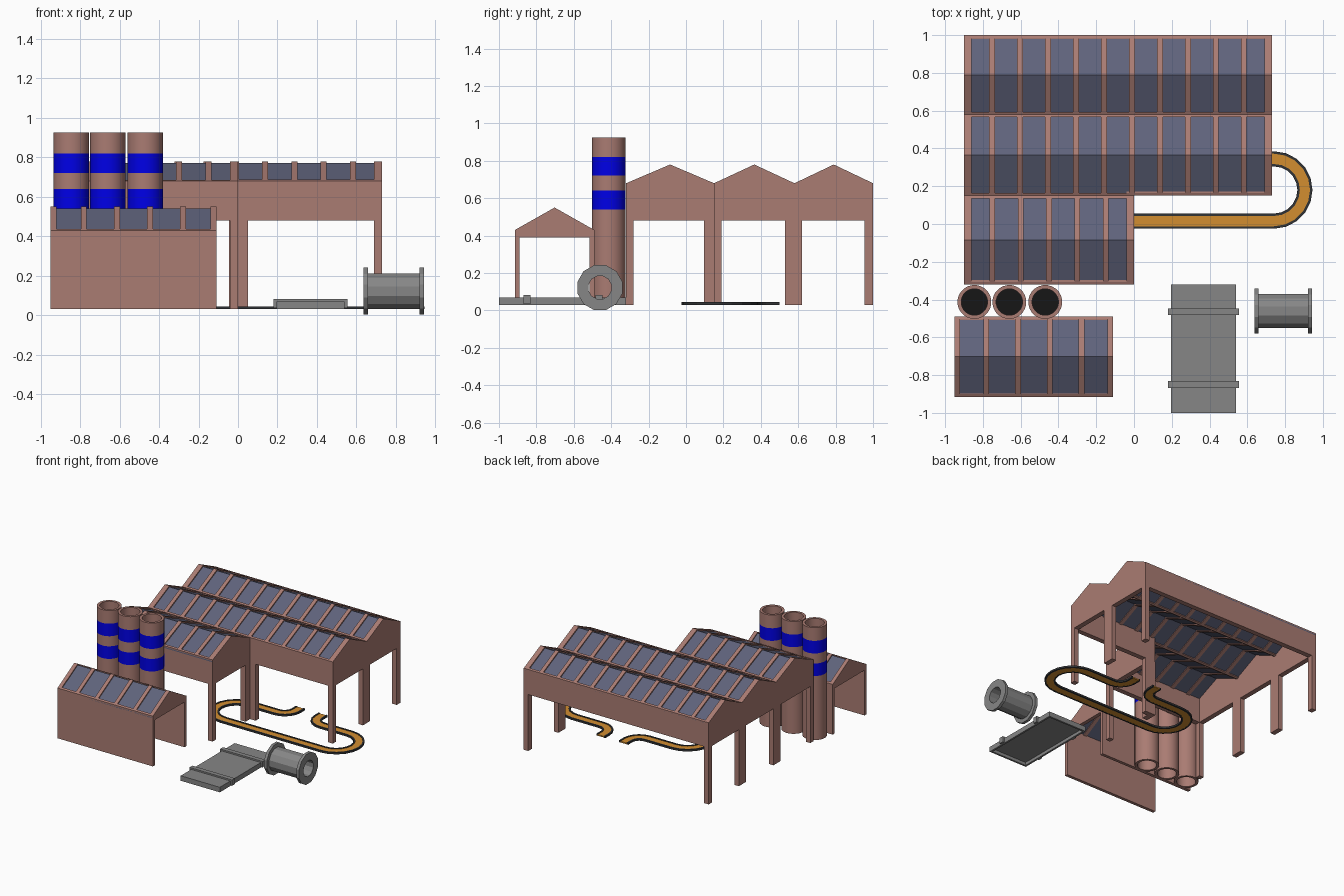
import bpy, bmesh, math
from mathutils import Matrix

if "Cube" in bpy.data.objects:
    bpy.data.objects.remove(bpy.data.objects["Cube"])


def material(name, rgb):
    m = bpy.data.materials.new(name)
    m.diffuse_color = (*rgb, 1)
    m.use_nodes = True
    m.node_tree.nodes["Principled BSDF"].inputs["Base Color"].default_value = m.diffuse_color
    return m


BRICK = material("brick pink", (0.40, 0.20, 0.17))
GLASS = material("roof glass", (0.115, 0.125, 0.20))
BLUE = material("stripe blue", (0.0, 0.0, 0.80))
GREY = material("metal grey", (0.24, 0.24, 0.24))
BLACK = material("soot black", (0.008, 0.008, 0.008))
RAIL = material("rail charcoal", (0.03, 0.032, 0.035))
ORANGE = material("belt orange", (0.65, 0.27, 0.03))


def finish(name, bm, *mats):
    bmesh.ops.recalc_face_normals(bm, faces=bm.faces)
    me = bpy.data.meshes.new(name)
    bm.to_mesh(me)
    bm.free()
    for m in mats:
        me.materials.append(m)
    ob = bpy.data.objects.new(name, me)
    bpy.context.collection.objects.link(ob)
    return ob


def add_prism(bm, pts, x0, x1):
    """Extrude a (y, z) outline from x0 to x1."""
    a = [bm.verts.new((x0, y, z)) for y, z in pts]
    b = [bm.verts.new((x1, y, z)) for y, z in pts]
    bm.faces.new(a)
    bm.faces.new(b[::-1])
    for i in range(len(pts)):
        j = (i + 1) % len(pts)
        bm.faces.new((a[i], b[i], b[j], a[j]))


def add_box(bm, x0, x1, y0, y1, z0, z1):
    add_prism(bm, [(y0, z0), (y1, z0), (y1, z1), (y0, z1)], x0, x1)


def boxes(name, mat, *dims):
    bm = bmesh.new()
    for d in dims:
        add_box(bm, *d)
    return finish(name, bm, mat)


def roof(name, x0, x1, y0, y1, ze, zr, panels):
    """Gabled roof: brick ribs and eave rails over recessed glass."""
    ym = (y0 + y1) / 2
    slope = (zr - ze) / (ym - y0)

    def chevron(top, t):
        return [(y0, ze - top), (ym, zr - top), (y1, ze - top),
                (y1, ze - top - t), (ym, zr - top - t), (y0, ze - top - t)]
    bm = bmesh.new()
    for i in range(panels + 1):
        c = x0 + (x1 - x0) * i / panels
        add_prism(bm, chevron(0, 0.025), max(x0, c - 0.015), min(x1, c + 0.015))
    w = 0.014
    for y, s in ((y0, 1), (y1, -1)):
        add_prism(bm, [(y, ze), (y + s * w, ze + w * slope),
                       (y + s * w, ze + w * slope - 0.025), (y, ze - 0.025)], x0, x1)
    finish(name + "_frame", bm, BRICK)
    bm = bmesh.new()
    add_prism(bm, chevron(0.01, 0.008), x0 + 0.005, x1 - 0.005)
    finish(name + "_glass", bm, GLASS)


def gable(name, x0, x1, bays, z0, ze, zr):
    pts = [(bays[0][0], z0), (bays[0][0], ze)]
    for y0, y1 in bays:
        pts += [((y0 + y1) / 2, zr), (y1, ze)]
    pts.append((bays[-1][1], z0))
    bm = bmesh.new()
    add_prism(bm, pts, x0, x1)
    finish(name, bm, BRICK)


def lathe(name, profile, segs, mats, index=None, matrix=None):
    """Revolve a closed (r, h) profile around z."""
    bm = bmesh.new()
    rings = []
    for k in range(segs):
        a = math.tau * (k + 0.5) / segs
        rings.append([bm.verts.new((r * math.cos(a), r * math.sin(a), h)) for r, h in profile])
    n = len(profile)
    for k in range(segs):
        p, q = rings[k], rings[(k + 1) % segs]
        for i in range(n):
            j = (i + 1) % n
            f = bm.faces.new((p[i], q[i], q[j], p[j]))
            f.material_index = index[i] if index else 0
    if matrix:
        bm.transform(matrix)
    return finish(name, bm, *mats)


# Main hall: three roofs, the front bay shorter
bays = [(-0.32, 0.15), (0.15, 0.58), (0.58, 1.0)]
ZE, ZR, ZB = 0.68, 0.78, 0.48
roof("hall_front_roof", -0.90, 0.0, *bays[0], ZE, ZR, 6)
roof("hall_middle_roof", -0.90, 0.73, *bays[1], ZE, ZR, 11)
roof("hall_back_roof", -0.90, 0.73, *bays[2], ZE, ZR, 11)
gable("hall_left_gable", -0.90, -0.86, bays, ZB, ZE, ZR)
gable("hall_right_gable", 0.69, 0.73, bays[1:], ZB, ZE, ZR)
gable("hall_step_gable", -0.04, 0.0, bays[:1], ZB, ZE, ZR)
boxes("hall_long_walls", BRICK,
      (-0.90, 0.73, 0.96, 1.0, ZB, ZE),
      (-0.04, 0.73, 0.15, 0.19, ZB, ZE),
      (-0.90, 0.0, -0.32, -0.28, ZB, ZE))

# Hall legs
left = [(-0.90, -0.86, a, b) for a, b in ((-0.32, -0.28), (0.095, 0.185), (0.53, 0.62), (0.955, 1.0))]
right = [(0.69, 0.73, a, b) for a, b in ((0.15, 0.19), (0.53, 0.62), (0.955, 1.0))]
middle = [(-0.04, 0.0, -0.32, -0.28), (-0.045, 0.0, 0.095, 0.19), (0.0, 0.05, 0.15, 0.19)]
boxes("hall_legs", BRICK, *[(*d, 0.03, ZB) for d in left + right + middle])

# Small shed, open at both ends
shed = [(-0.915, -0.49)]
roof("shed_roof", -0.95, -0.11, *shed[0], 0.43, 0.55, 5)
gable("shed_left_gable", -0.95, -0.92, shed, 0.39, 0.43, 0.55)
gable("shed_right_gable", -0.14, -0.11, shed, 0.39, 0.43, 0.55)
boxes("shed_walls", BRICK,
      (-0.95, -0.11, -0.915, -0.89, 0.03, 0.43),
      (-0.95, -0.11, -0.515, -0.49, 0.03, 0.43))

# Chimneys with blue stripes and a soot plug
levels = [0.03, 0.54, 0.64, 0.72, 0.82, 0.925]
tube = [(0.09, z) for z in levels] + [(0.07, 0.925), (0.07, 0.03)]
for i, x in enumerate((-0.845, -0.66, -0.47)):
    place = Matrix.Translation((x, -0.413, 0))
    ob = lathe(f"chimney_{i + 1}", tube, 24, (BRICK, BLUE), [0, 1, 0, 1, 0, 0, 0, 0], place)
    bpy.context.view_layer.objects.active = ob
    ob.select_set(True)
    bpy.ops.object.shade_smooth_by_angle(angle=math.radians(30))
    ob.select_set(False)
    bm = bmesh.new()
    bmesh.ops.create_cone(bm, cap_ends=True, segments=24, radius1=0.071, radius2=0.071, depth=0.01,
                          matrix=Matrix.Translation((x, -0.413, 0.80)))
    finish(f"chimney_soot_{i + 1}", bm, BLACK)


# Conveyor: one looping path with both ends turning to the back
def arc(cx, cy, r, a0, a1, n):
    return [(cx + r * math.cos(math.radians(a0 + (a1 - a0) * k / n)),
             cy + r * math.sin(math.radians(a0 + (a1 - a0) * k / n))) for k in range(n + 1)]


path = ([(0.40, 0.50)] + arc(0.50, 0.445, 0.10, 180, 270, 5)
        + arc(0.74, 0.18, 0.165, 90, -90, 10)
        + arc(-0.14, 0.18, 0.165, 270, 90, 10)
        + arc(0.10, 0.445, 0.10, 270, 360, 5) + [(0.20, 0.50)])


def sweep(name, o0, o1, z0, z1, mat):
    bm = bmesh.new()
    prev = None
    for i, (x, y) in enumerate(path):
        xa, ya = path[max(i - 1, 0)]
        xb, yb = path[min(i + 1, len(path) - 1)]
        d1 = math.hypot(x - xa, y - ya) or 1
        d2 = math.hypot(xb - x, yb - y) or 1
        tx = (x - xa) / d1 + (xb - x) / d2
        ty = (y - ya) / d1 + (yb - y) / d2
        d = math.hypot(tx, ty)
        nx, ny = -ty / d, tx / d
        ring = [bm.verts.new((x + nx * o, y + ny * o, z))
                for o, z in ((o0, z0), (o1, z0), (o1, z1), (o0, z1))]
        if prev:
            for k in range(4):
                m = (k + 1) % 4
                bm.faces.new((prev[k], ring[k], ring[m], prev[m]))
        if i in (0, len(path) - 1):
            bm.faces.new(ring)
        prev = ring
    finish(name, bm, mat)


sweep("conveyor_belt", -0.028, 0.028, 0.031, 0.041, ORANGE)
sweep("conveyor_rail_inner", -0.04, -0.027, 0.03, 0.045, RAIL)
sweep("conveyor_rail_outer", 0.027, 0.04, 0.03, 0.045, RAIL)

# Loading platform: hollow tray with two straps
boxes("platform", GREY,
      (0.195, 0.54, -1.0, -0.32, 0.055, 0.07),
      (0.195, 0.21, -1.0, -0.32, 0.03, 0.07), (0.525, 0.54, -1.0, -0.32, 0.03, 0.07),
      (0.195, 0.54, -1.0, -0.985, 0.03, 0.07), (0.195, 0.54, -0.335, -0.32, 0.03, 0.07))
for i, y in enumerate((-0.85, -0.465)):
    boxes(f"platform_strap_{i + 1}", GREY,
          (0.18, 0.555, y - 0.018, y + 0.018, 0.065, 0.082),
          (0.18, 0.2, y - 0.018, y + 0.018, 0.035, 0.082),
          (0.535, 0.555, y - 0.018, y + 0.018, 0.035, 0.082))

# Hollow flanged pipe lying along x
pipe = [(0.063, -0.153), (0.124, -0.153), (0.124, -0.13), (0.093, -0.13),
        (0.093, 0.13), (0.124, 0.13), (0.124, 0.153), (0.063, 0.153)]
lathe("flanged_pipe", pipe, 12, (GREY,), None,
      Matrix.Translation((0.79, -0.46, 0.122)) @ Matrix.Rotation(math.pi / 2, 4, 'Y'))
